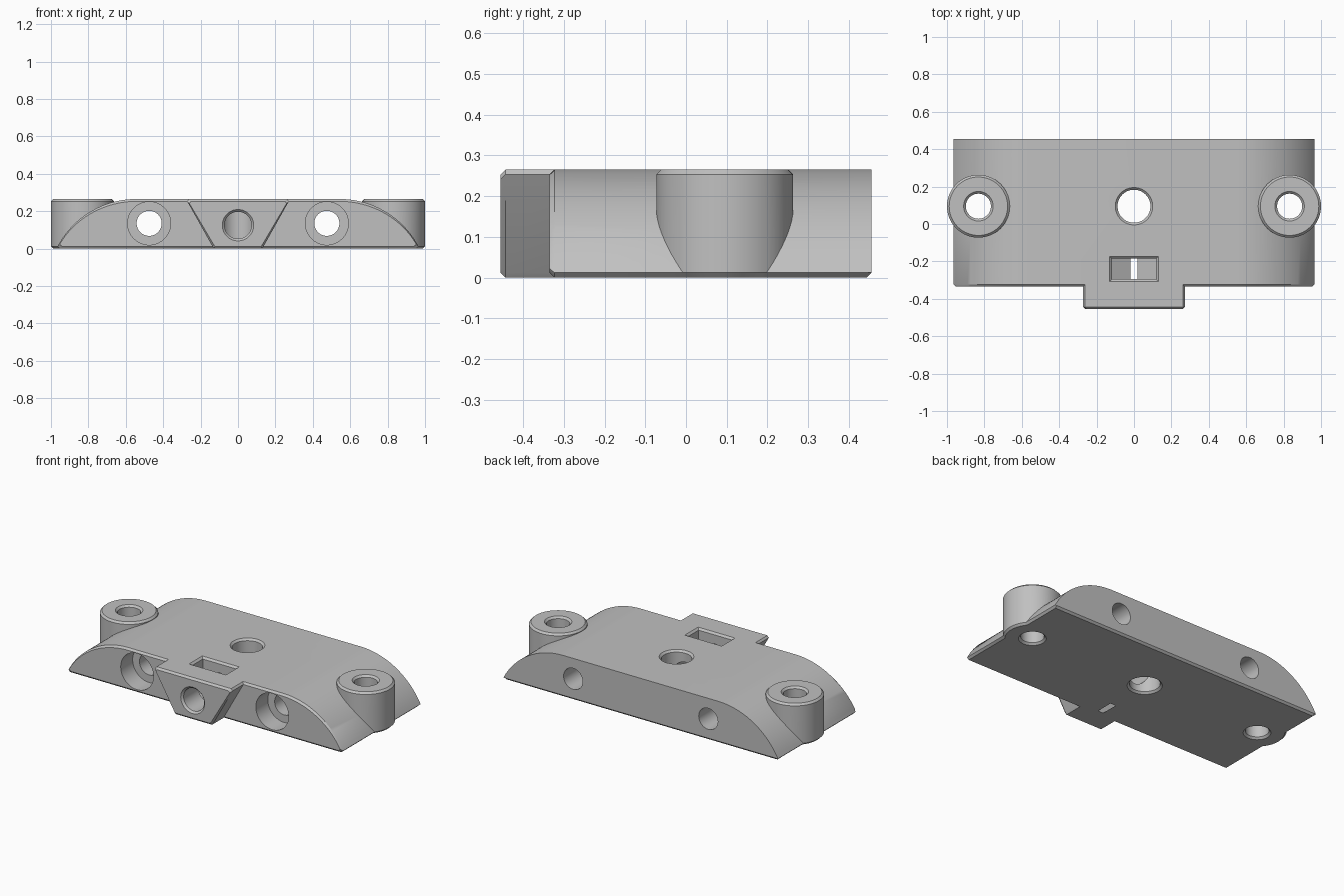
import bpy, bmesh, math

cube = bpy.data.objects.get("Cube")
if cube:
    bpy.data.objects.remove(cube, do_unlink=True)

TOP = 0.265      # block height
C = 0.012        # edge chamfer
HOLE_Y = 0.095   # line of the vertical holes


def loft(name, rings):
    """Closed solid through matching rings of points."""
    bm = bmesh.new()
    loops = [[bm.verts.new(p) for p in ring] for ring in rings]
    n = len(loops[0])
    for a, b in zip(loops, loops[1:]):
        for i in range(n):
            j = (i + 1) % n
            bm.faces.new((a[i], a[j], b[j], b[i]))
    bm.faces.new(loops[0][::-1])
    bm.faces.new(loops[-1])
    bmesh.ops.recalc_face_normals(bm, faces=bm.faces)
    mesh = bpy.data.meshes.new(name)
    bm.to_mesh(mesh)
    bm.free()
    obj = bpy.data.objects.new(name, mesh)
    bpy.context.collection.objects.link(obj)
    return obj


def at_y(profile, y):
    return [(x, y, z) for x, z in profile]


def inset(profile):
    """Shrink an x-z profile by the chamfer size."""
    w = max(x for x, z in profile)
    h = TOP / 2
    return [(x * (1 - C / w), h + (z - h) * (1 - C / h)) for x, z in profile]


def mirrored(half):
    return half + [(-x, z) for x, z in reversed(half)]


def upright(name, x, y, steps, n=64):
    """Round part on a vertical axis from (radius, z) steps."""
    angles = [math.tau * i / n for i in range(n)]
    return loft(name, [[(x + r * math.cos(a), y + r * math.sin(a), z)
                        for a in angles] for r, z in steps])


def level(name, x, z, steps, n=64):
    """Round part on a front-to-back axis from (radius, y) steps."""
    angles = [math.tau * i / n for i in range(n)]
    return loft(name, [[(x + r * math.cos(a), y, z + r * math.sin(a))
                        for a in angles] for r, y in steps])


# Block: flat top falling to thin sides in a tangent arc
EDGE, FLAT = 0.965, 0.545
run, drop = EDGE - FLAT, TOP - C
sweep = 2 * math.atan2(drop, run)
radius = run / math.sin(sweep)
arc = [(FLAT + radius * math.sin(sweep * i / 24),
        TOP - radius * (1 - math.cos(sweep * i / 24))) for i in range(25)]
profile = mirrored(arc + [(EDGE - C, 0)])
block = loft("mounting_block", [
    at_y(inset(profile), -0.335), at_y(profile, -0.335 + C),
    at_y(profile, 0.455 - C), at_y([(x, max(z, C)) for x, z in profile], 0.455)])

# Tapered front tab
tab_profile = mirrored([(0.262, TOP), (0.272, TOP - C), (0.137, C), (0.128, 0)])
tab = loft("front_tab", [at_y(inset(tab_profile), -0.455),
                         at_y(tab_profile, -0.455 + C), at_y(tab_profile, -0.25)])
additions = [tab]
cutters = []


def drill(name, x, r):
    """Vertical through hole, chamfered at both ends."""
    e = 2 * C
    cutters.append(upright(name, x, HOLE_Y, [
        (r + e, -C), (r, C), (r, TOP - C), (r + e, TOP + C)]))


# Side bosses with their holes, and counterbored bolt holes
for side, s in (("left", 1), ("right", -1)):
    R = 0.168
    additions.append(upright(side + "_boss", s * 0.832, HOLE_Y, [
        (R - C, 0), (R, C), (R, TOP - C), (R - C, TOP)]))
    drill(side + "_boss_hole", s * 0.832, 0.067)
    cutters.append(level(side + "_bolt_hole", s * 0.475, 0.135, [
        (0.115, -0.4), (0.115, -0.215), (0.067, -0.215), (0.067, 0.5)]))

# Centre hole and the clamp screw hole that meets it
drill("centre_hole", 0, 0.088)
cutters.append(level("screw_hole", 0, 0.125, [
    (0.096, -0.467), (0.072, -0.443), (0.072, HOLE_Y)]))

# Nut pocket with a pointed floor and a chamfered mouth
W, D, PY = 0.118, 0.055, -0.24
pocket = [(0, -0.011), (W, 0.057), (W, 0.3), (-W, 0.3), (-W, 0.057)]
cutters.append(loft("nut_pocket", [at_y(pocket, PY - D), at_y(pocket, PY + D)]))


def rectangle(grow, z):
    return [(sx * (W + grow), PY + sy * (D + grow), z)
            for sx, sy in ((-1, -1), (1, -1), (1, 1), (-1, 1))]


cutters.append(loft("pocket_mouth", [rectangle(0, TOP - C), rectangle(2 * C, TOP + C)]))

# Join the additions, cut the holes, then bake the result
for operation, tools in (("UNION", additions), ("DIFFERENCE", cutters)):
    for tool in tools:
        tool.hide_render = True
        mod = block.modifiers.new(tool.name, "BOOLEAN")
        mod.operation = operation
        mod.solver = "EXACT"
        mod.object = tool
bpy.context.view_layer.update()
graph = bpy.context.evaluated_depsgraph_get()
baked = bpy.data.meshes.new_from_object(block.evaluated_get(graph))
block.modifiers.clear()
block.data = baked
for tool in additions + cutters:
    bpy.data.objects.remove(tool, do_unlink=True)

# Plain grey finish
grey = bpy.data.materials.new("plain_grey")
grey.use_nodes = True
colour = (0.53, 0.53, 0.53, 1)
grey.diffuse_color = colour
grey.node_tree.nodes["Principled BSDF"].inputs["Base Color"].default_value = colour
block.data.materials.clear()
block.data.materials.append(grey)

bpy.ops.object.select_all(action="DESELECT")
block.select_set(True)
bpy.context.view_layer.objects.active = block
bpy.ops.object.shade_smooth_by_angle(angle=math.radians(30))
